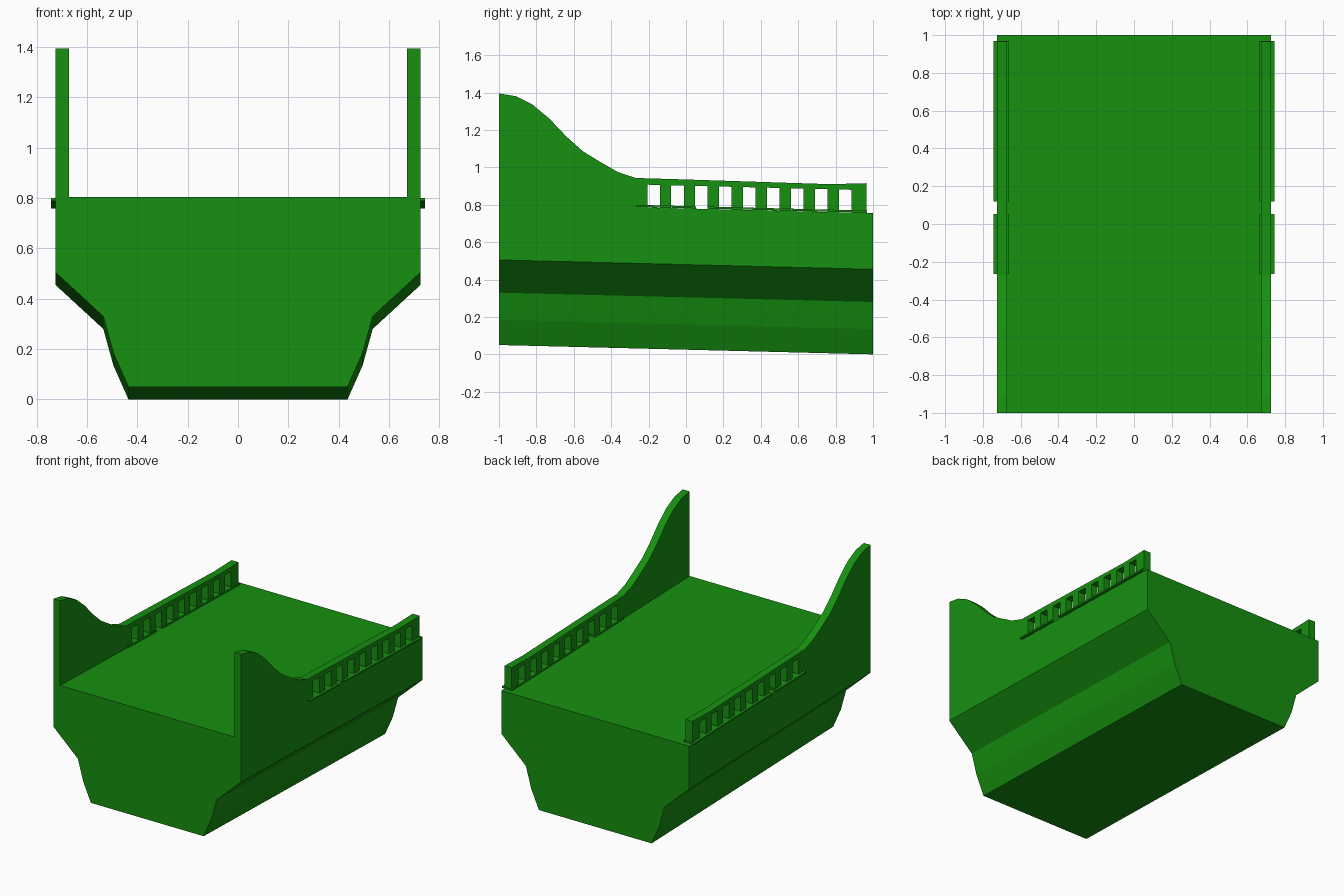
import bpy, bmesh

if "Cube" in bpy.data.objects:
    bpy.data.objects.remove(bpy.data.objects["Cube"])

green = bpy.data.materials.new("green")
green.diffuse_color = (0.008, 0.28, 0.005, 1)
green.use_nodes = True
green.node_tree.nodes["Principled BSDF"].inputs["Base Color"].default_value = green.diffuse_color


def deck_z(y):
    # the whole model slopes gently down towards the back
    return 0.78 - 0.025 * y


def prism(name, ring_a, ring_b):
    """Closed solid between two matching outlines."""
    bm = bmesh.new()
    a = [bm.verts.new(p) for p in ring_a]
    b = [bm.verts.new(p) for p in ring_b]
    bm.faces.new(a)
    bm.faces.new(b[::-1])
    n = len(a)
    for i in range(n):
        j = (i + 1) % n
        bm.faces.new((a[j], a[i], b[i], b[j]))
    bmesh.ops.recalc_face_normals(bm, faces=bm.faces)
    mesh = bpy.data.meshes.new(name)
    bm.to_mesh(mesh)
    bm.free()
    mesh.materials.append(green)
    ob = bpy.data.objects.new(name, mesh)
    bpy.context.collection.objects.link(ob)
    return ob


def along_y(name, half):
    """Mirror a half section (x, height below deck) and run it front to back."""
    section = half + [(-x, d) for x, d in reversed(half)]
    rings = [[(x, y, deck_z(y) + d) for x, d in section] for y in (-1, 1)]
    return prism(name, *rings)


def across_x(name, outline, x0, x1):
    """Side outline (y, z) extruded in x, made for both sides."""
    for side, s in (("right", 1), ("left", -1)):
        prism(f"{name}_{side}", [(s * x0, y, z) for y, z in outline],
              [(s * x1, y, z) for y, z in outline])


# Lower hull and the straight-sided deck block on top of it
along_y("lower_hull", [(0.435, -0.755), (0.495, -0.62), (0.535, -0.475), (0.725, -0.3)])
along_y("deck_block", [(0.725, -0.3), (0.725, 0)])

# Side walls: swept front, top rail, and a comb of balusters below it
outline = [(-1, 1.395), (-0.91, 1.38), (-0.82, 1.335), (-0.73, 1.26),
           (-0.64, 1.165), (-0.55, 1.085), (-0.46, 1.03), (-0.365, 0.975),
           (-0.27, 0.943), (0, 0.935), (0.77, 0.91), (0.965, 0.915),
           (0.965, deck_z(0.965))]
for i in reversed(range(9)):
    y0 = -0.207 + i * 0.128
    y1 = y0 + 0.067
    outline += [(y1, deck_z(y1)), (y1, deck_z(y1) + 0.122),
                (y0, deck_z(y0) + 0.122), (y0, deck_z(y0))]
outline.append((-1, deck_z(-1)))
across_x("side_wall", outline, 0.672, 0.725)

# Thin ledges under the balusters, split by one open gap
for part, y0, y1 in (("front_ledge", -0.265, 0.053), ("back_ledge", 0.12, 0.968)):
    across_x(part, [(y0, deck_z(y0) + 0.002), (y1, deck_z(y1) + 0.002),
                    (y1, deck_z(y1) + 0.013), (y0, deck_z(y0) + 0.013)],
             0.663, 0.743)
